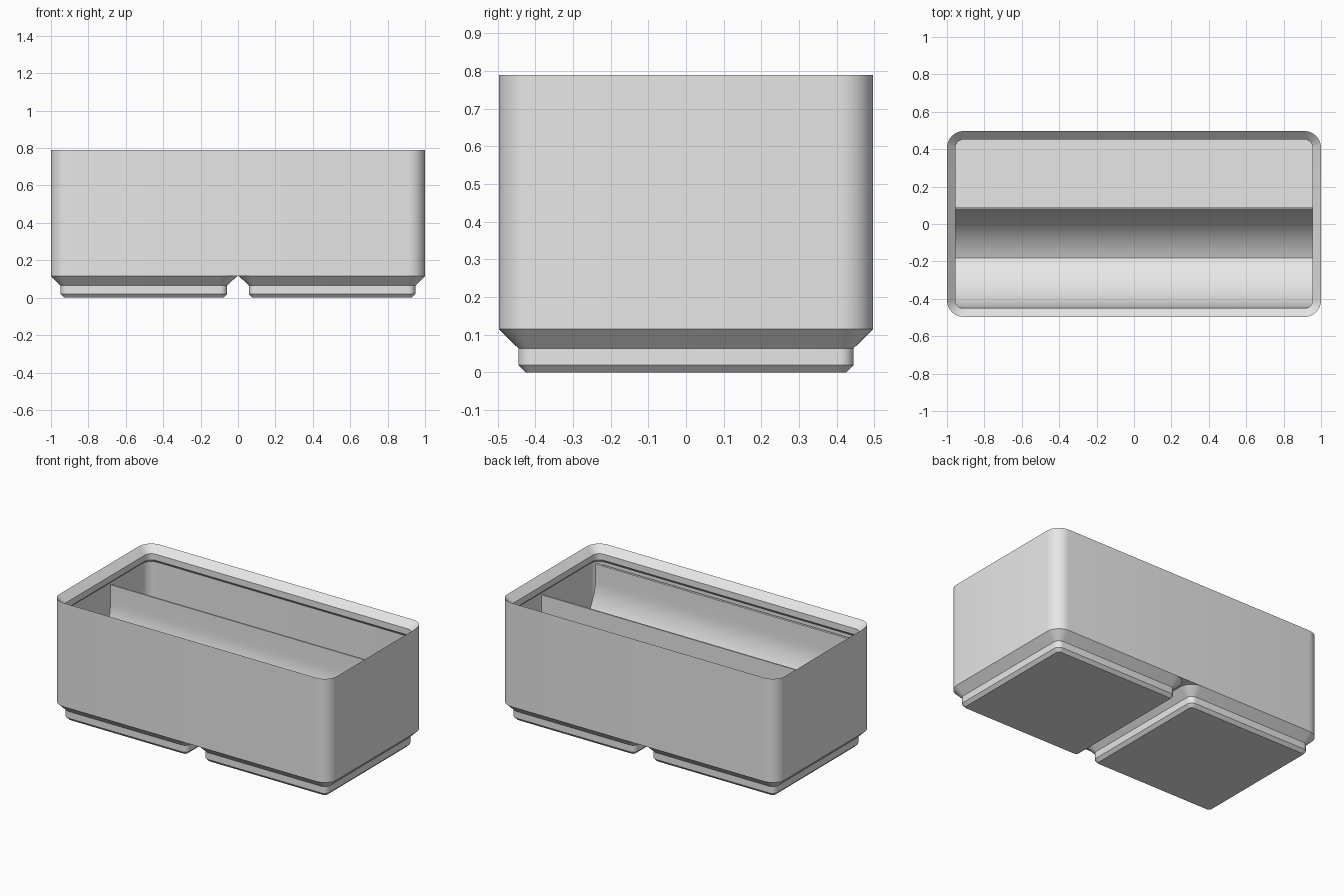
import bpy
import bmesh
import math

cube = bpy.data.objects.get("Cube")
if cube:
    bpy.data.objects.remove(cube, do_unlink=True)

grey = bpy.data.materials.new("light_grey_plastic")
grey.use_nodes = True
grey.diffuse_color = (0.8, 0.8, 0.8, 1)
grey.node_tree.nodes["Principled BSDF"].inputs["Base Color"].default_value = (0.8, 0.8, 0.8, 1)


def finish(name, bm):
    """Turn a bmesh into a shaded grey object."""
    bmesh.ops.recalc_face_normals(bm, faces=bm.faces[:])
    mesh = bpy.data.meshes.new(name)
    bm.to_mesh(mesh)
    bm.free()
    mesh.materials.append(grey)
    obj = bpy.data.objects.new(name, mesh)
    bpy.context.collection.objects.link(obj)
    bpy.ops.object.select_all(action='DESELECT')
    obj.select_set(True)
    bpy.context.view_layer.objects.active = obj
    bpy.ops.object.shade_smooth_by_angle(angle=math.radians(30))
    return obj


def rounded_ring(bm, cx, hx, hy, radius, inset, z, steps=8):
    """Rounded rectangle of vertices, pulled inwards by inset."""
    r = max(radius - inset, 0.01)
    ring = []
    for corner, (sx, sy) in enumerate([(1, 1), (-1, 1), (-1, -1), (1, -1)]):
        px = cx + sx * (hx - inset - r)
        py = sy * (hy - inset - r)
        for i in range(steps + 1):
            a = (corner + i / steps) * math.pi / 2
            ring.append(bm.verts.new((px + r * math.cos(a), py + r * math.sin(a), z)))
    return ring


def loft(name, cx, hx, hy, radius, levels, cap_end):
    """Skin rounded rings given as (inset, z), capped at the start."""
    bm = bmesh.new()
    rings = [rounded_ring(bm, cx, hx, hy, radius, inset, z) for inset, z in levels]
    for low, high in zip(rings, rings[1:]):
        for i in range(len(low)):
            j = (i + 1) % len(low)
            bm.faces.new((low[i], low[j], high[j], high[i]))
    bm.faces.new(rings[0])
    if cap_end:
        bm.faces.new(rings[-1])
    return finish(name, bm)


# Box: outer wall, sloped stacking lip, inner wall and floor
BASE, FLOOR, TOP = 0.115, 0.17, 0.79
loft("box_shell", 0, 1.0, 0.497, 0.09,
     [(0, BASE), (0, TOP), (0.045, TOP - 0.045), (0.045, 0.705),
      (0.024, 0.684), (0.024, FLOOR)], True)

# Two stepped feet
for side, x in (("right", -0.503), ("left", 0.503)):
    loft(side + "_foot", x, 0.497, 0.497, 0.09,
         [(0.071, 0), (0.052, 0.02), (0.052, 0.064), (0, BASE)], False)

# Scooped trough and divider: one profile run along the length
FRONT, CREASE, RADIUS, RISE, RIM = -0.445, -0.182, 0.39, 0.555, 0.67
end = math.acos((CREASE - FRONT - RADIUS) / RADIUS)
scoop = []
for i in range(17):
    a = math.pi + (end - math.pi) * i / 16
    scoop.append((FRONT + RADIUS + RADIUS * math.cos(a), RISE - RADIUS * math.sin(a)))
mirrored = [(2 * CREASE - y, z) for y, z in reversed(scoop[:-1])]
face_y = 2 * CREASE - FRONT
profile = ([(-0.46, BASE + 0.02), (-0.46, RIM), (FRONT, RIM)] + scoop + mirrored
           + [(face_y, RIM), (face_y + 0.01, RIM), (face_y + 0.01, BASE + 0.02)])
bm = bmesh.new()
start = bm.faces.new([bm.verts.new((-0.976, y, z)) for y, z in profile])
run = bmesh.ops.extrude_face_region(bm, geom=[start], use_keep_orig=True)
moved = [v for v in run["geom"] if isinstance(v, bmesh.types.BMVert)]
bmesh.ops.translate(bm, verts=moved, vec=(1.952, 0, 0))
finish("trough_and_divider", bm)
